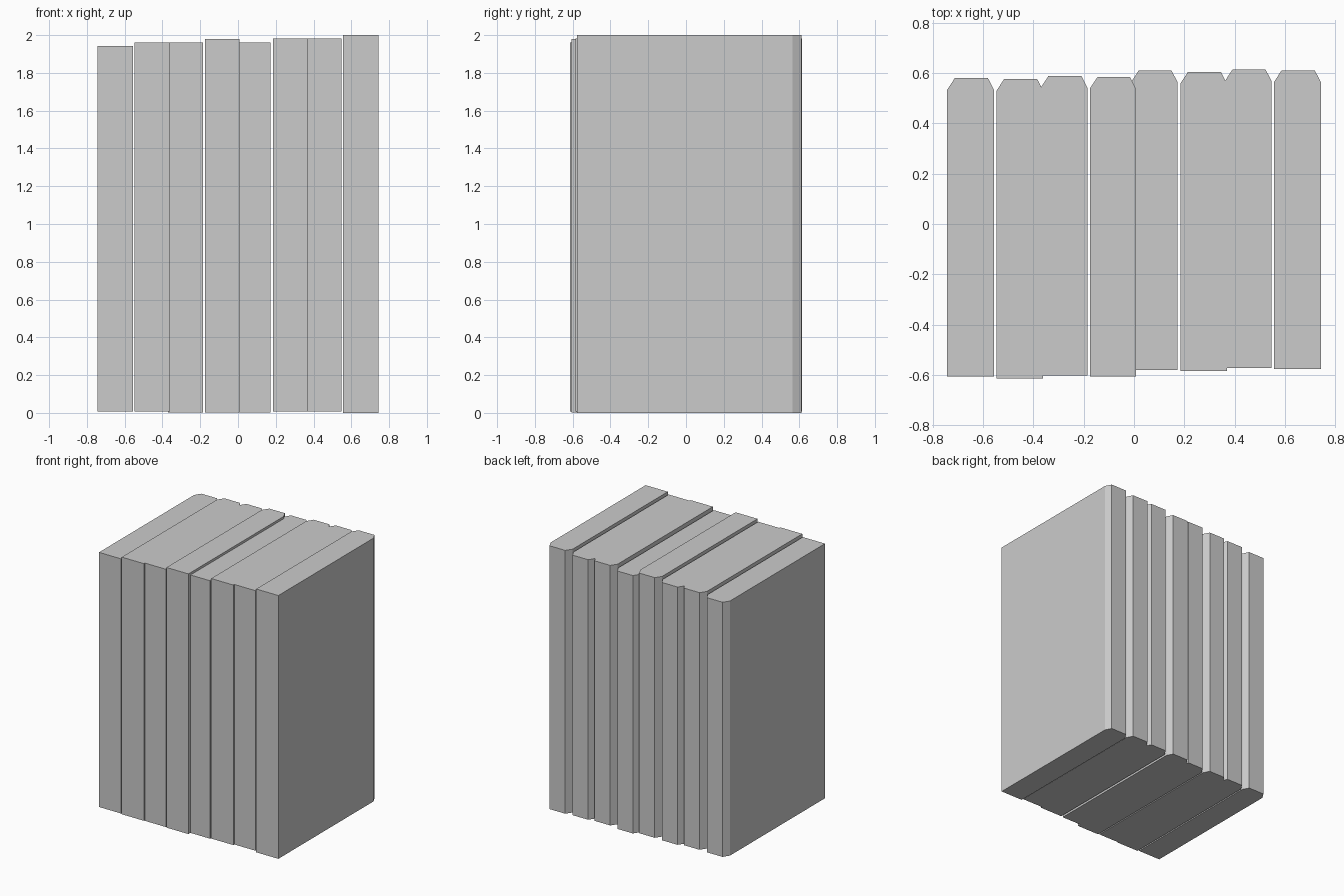
import bpy, bmesh

if "Cube" in bpy.data.objects:
    bpy.data.objects.remove(bpy.data.objects["Cube"])

# One row per upright slab: left x, right x, front y, back y, bottom z, top z
SLABS = [
    (-0.743, -0.557, -0.607, 0.580, 0.008, 1.942),
    (-0.547, -0.361, -0.614, 0.576, 0.008, 1.961),
    (-0.371, -0.185, -0.602, 0.588, 0.003, 1.961),
    (-0.176, 0.008, -0.607, 0.584, 0.003, 1.979),
    (-0.011, 0.173, -0.581, 0.611, 0.002, 1.961),
    (0.184, 0.370, -0.585, 0.604, 0.008, 1.983),
    (0.362, 0.547, -0.573, 0.615, 0.008, 1.983),
    (0.557, 0.743, -0.577, 0.611, 0.0, 2.0),
]
LEFT_CUT, RIGHT_CUT, CUT_DEPTH = 0.030, 0.024, 0.046


def make_slab(name, x0, x1, y0, y1, z0, z1):
    # Plan outline: square front, both back corners bevelled
    outline = [(x0, y0), (x1, y0), (x1, y1 - CUT_DEPTH),
               (x1 - RIGHT_CUT, y1), (x0 + LEFT_CUT, y1), (x0, y1 - CUT_DEPTH)]
    bm = bmesh.new()
    base = bm.faces.new([bm.verts.new((x, y, z0)) for x, y in outline])
    ext = bmesh.ops.extrude_face_region(bm, geom=[base], use_keep_orig=True)
    top = [v for v in ext["geom"] if isinstance(v, bmesh.types.BMVert)]
    bmesh.ops.translate(bm, verts=top, vec=(0, 0, z1 - z0))
    bmesh.ops.recalc_face_normals(bm, faces=bm.faces)
    mesh = bpy.data.meshes.new(name)
    bm.to_mesh(mesh)
    bm.free()
    obj = bpy.data.objects.new(name, mesh)
    bpy.context.collection.objects.link(obj)


# Row of slabs from left to right
for i, dims in enumerate(SLABS, 1):
    make_slab(f"slab_{i}", *dims)
